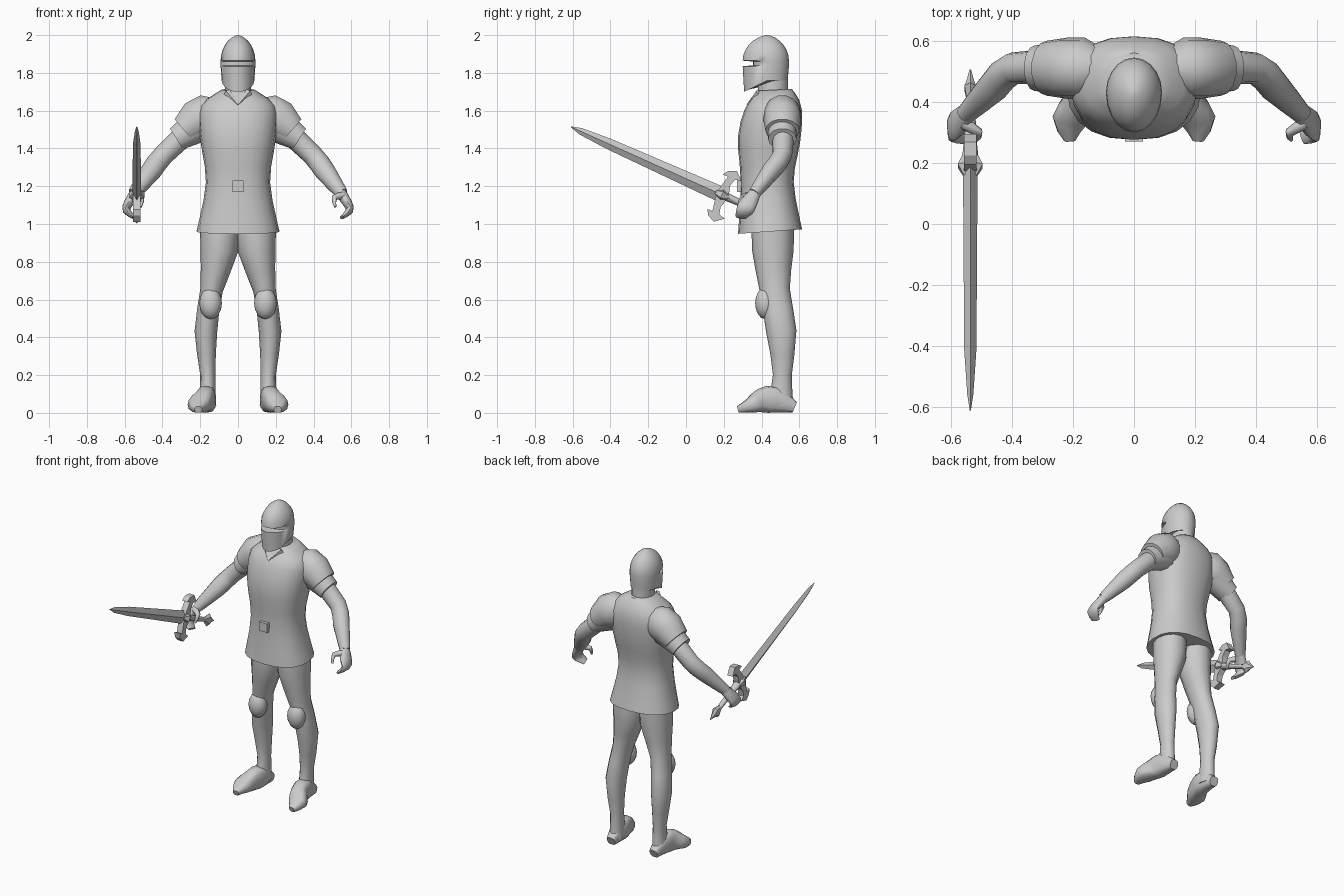
import bpy
import bmesh
from math import cos, sin, pi, radians
from mathutils import Vector

default_cube = bpy.data.objects.get("Cube")
if default_cube:
    bpy.data.objects.remove(default_cube, do_unlink=True)

# One plain grey for the whole figure
GREY = (.6, .6, .6, 1)
grey = bpy.data.materials.new("plain_grey")
grey.use_nodes = True
grey.diffuse_color = GREY
grey.node_tree.nodes["Principled BSDF"].inputs["Base Color"].default_value = GREY

X_AXIS, Y_AXIS, Z_AXIS = Vector.Fill(3), Vector.Fill(3), Vector.Fill(3)
X_AXIS.x = Y_AXIS.y = Z_AXIS.z = 1


def finish(name, bm, mirrored=False, angle=50):
    """Turn a bmesh into a named, shaded object, optionally mirrored in x."""
    bmesh.ops.recalc_face_normals(bm, faces=bm.faces)
    mesh = bpy.data.meshes.new(name)
    bm.to_mesh(mesh)
    bm.free()
    mesh.materials.append(grey)
    obj = bpy.data.objects.new(name, mesh)
    bpy.context.scene.collection.objects.link(obj)
    if mirrored:
        modifier = obj.modifiers.new("Mirror", 'MIRROR')
        modifier.use_mirror_merge = False
    bpy.ops.object.select_all(action='DESELECT')
    obj.select_set(True)
    bpy.context.view_layer.objects.active = obj
    bpy.ops.object.shade_smooth_by_angle(angle=radians(angle))


def loft(name, rings, mirrored=False, angle=50):
    """Skin a list of point rings and cap both ends."""
    bm = bmesh.new()
    loops = [[bm.verts.new(point) for point in ring] for ring in rings]
    for low, high in zip(loops, loops[1:]):
        for i in range(len(low)):
            j = (i + 1) % len(low)
            bm.faces.new((low[i], low[j], high[j], high[i]))
    bm.faces.new(loops[0])
    bm.faces.new(loops[-1])
    finish(name, bm, mirrored, angle)


def soft(value, power):
    """Signed power: squares off a circle when power is below one."""
    return (1 if value > 0 else -1) * abs(value) ** power


def spline(stations, steps):
    """Fill in stations along a smooth curve through the given ones."""
    padded = [stations[0], *stations, stations[-1]]
    filled = []
    for before, start, end, after in zip(padded, padded[1:], padded[2:], padded[3:]):
        for step in range(steps):
            t = step / steps
            filled.append([b + t / 2 * (c - a + t * (2 * a - 5 * b + 4 * c - d
                           + t * (3 * (b - c) + d - a)))
                           for a, b, c, d in zip(before, start, end, after)])
    return filled + [stations[-1]]


def tube(name, stations, hint, sides=12, steps=1, power=1, mirrored=False, angle=50):
    """Loft along a path of (x, y, z, radius along hint, other radius)."""
    stations = spline(stations, steps)
    points = [Vector(station[:3]) for station in stations]
    rings = []
    for i, station in enumerate(stations):
        tangent = points[min(i + 1, len(points) - 1)] - points[max(i - 1, 0)]
        tangent.normalize()
        u = (hint - tangent * tangent.dot(hint)).normalized() * station[3]
        v = tangent.cross(hint).normalized() * station[4]
        turns = [2 * pi * k / sides for k in range(sides)]
        rings.append([points[i] + u * soft(cos(a), power) + v * soft(sin(a), power)
                      for a in turns])
    loft(name, rings, mirrored, angle)


# Tunic, from hem to shoulders
tube("tunic", [(0, .445, .96, .22, .17), (0, .43, 1.22, .17, .14), (0, .44, 1.45, .2, .165),
               (0, .47, 1.62, .2, .145), (0, .47, 1.71, .09, .09)],
     X_AXIS, sides=20, steps=3, power=.85)
tube("neck", [(0, .46, 1.65, .07, .08), (0, .46, 1.8, .07, .08)], X_AXIS)

# Collar points and belt buckle
tube("collar_point", [(.06, .38, 1.7, .01, .02), (0, .33, 1.63, .01, .01)],
     Y_AXIS, sides=4, mirrored=True)
bm = bmesh.new()
bmesh.ops.create_cube(bm, size=.06)
bmesh.ops.translate(bm, vec=(0, .3, 1.2), verts=bm.verts)
finish("belt_buckle", bm, angle=30)


# Helmet: pointed dome over a face guard, with a recessed eye slit
def helmet_ring(z, scale, face_depth, chin_drop=0, sides=20):
    ring = []
    for i in range(sides):
        a = 2 * pi * i / sides
        forward = max(0, -sin(a))
        depth = face_depth if forward else .115
        ring.append((.092 * scale * cos(a), .43 + scale * depth * sin(a),
                     z - chin_drop * forward))
    return ring


BROW, FACE, SLIT = 1.865, .13, .075
helmet = [helmet_ring(1.76, .94, FACE, .06), helmet_ring(BROW - .03, 1, FACE),
          helmet_ring(BROW - .025, 1, SLIT), helmet_ring(BROW - .005, 1, SLIT)]
for i in range(8):
    t = sin(pi / 2 * i / 7.1)
    helmet.append(helmet_ring(BROW + t * (2 - BROW), (1 - t * t) ** .6, FACE))
loft("helmet", helmet, angle=55)

# Legs with knee caps
tube("leg", [(.1, .46, 1, .1, .11), (.1, .46, .86, .1, .11), (.14, .47, .65, .06, .08),
             (.17, .505, .43, .06, .08), (.16, .51, .2, .04, .05), (.16, .5, .04, .045, .07)],
     X_AXIS, steps=2, mirrored=True)
bm = bmesh.new()
bmesh.ops.create_uvsphere(bm, u_segments=12, v_segments=8, radius=.06)
bmesh.ops.scale(bm, vec=(1, .9, 1.4), verts=bm.verts)
bmesh.ops.translate(bm, vec=(.145, .42, .58), verts=bm.verts)
finish("knee_cap", bm, mirrored=True)

# Feet with flat soles, heel to toe: x, y, half width, half height
foot = [(.16, .575, .03, .03), (.165, .47, .05, .07), (.18, .4, .05, .065),
        (.21, .34, .058, .04), (.21, .275, .02, .018)]
tube("foot", [(x, y, h, w, h) for x, y, w, h in foot],
     X_AXIS, steps=2, power=.7, mirrored=True)

# Layered sleeves: shoulder cap with a lower cuff below it
tube("shoulder_cap", [(.11, .51, 1.59, .07, .08), (.16, .51, 1.58, .1, .11),
                      (.22, .51, 1.55, .1, .11), (.285, .51, 1.495, .09, .08)],
     Y_AXIS, sides=14, mirrored=True)
tube("sleeve_cuff", [(.2, .51, 1.53, .08, .1), (.325, .51, 1.45, .075, .066)],
     Y_AXIS, sides=14, mirrored=True)

# Arms, hands and thumbs
tube("arm", [(.25, .51, 1.5, .06, .06), (.395, .51, 1.365, .052, .055),
             (.46, .45, 1.28, .05, .055), (.55, .36, 1.16, .032, .034)],
     Y_AXIS, steps=2, mirrored=True)
tube("hand", [(.54, .37, 1.17, .03, .03), (.58, .33, 1.11, .047, .025),
              (.59, .31, 1.07, .045, .02), (.55, .29, 1.035, .03, .01)],
     Y_AXIS, steps=2, mirrored=True)
tube("thumb", [(.56, .33, 1.15, .02, .02), (.51, .3, 1.14, .016, .016),
               (.515, .275, 1.09, .006, .006)], Z_AXIS, sides=8, steps=2, mirrored=True)

# Sword, laid out from the centre of its guard
centre = Vector((-.536, .19, 1.155))
along = Vector((0, .912, -.41))
across = X_AXIS.cross(along) * -1


def sword_part(name, stations, sides, angle=30):
    """Stations are (distance along the sword, half width, half thickness)."""
    tube(name, [(*(centre + along * s), w, t) for s, w, t in stations],
         -across, sides=sides, angle=angle)


sword_part("sword_blade", [(0, .042, .024), (-.66, .029, .02), (-.82, .018, .01),
                           (-.877, .002, .002)], 4)
sword_part("sword_grip", [(0, .024, .03), (.1, .018, .02), (.27, .014, .014)], 8, 50)
sword_part("sword_pommel", [(.23, .014, .012), (.28, .042, .022), (.3, .022, .015),
                            (.345, .003, .003)], 6)
sword_part("guard_boss", [(-.05, .01, .015), (0, .035, .047), (.035, .02, .03)], 6)

# Cross guard with crescent ends: half outline reflected, then extruded
half = [(-.025, .03), (-.01, .1), (-.04, .1), (-.02, .13), (.02, .148),
        (.065, .11), (.03, .1), (.02, .06), (.03, .03)]
outline = half + [(s, -w) for s, w in reversed(half)]
thickness = X_AXIS * .04
bm = bmesh.new()
face = bm.faces.new([bm.verts.new(centre - thickness / 2 + along * s + across * w)
                     for s, w in outline])
extruded = bmesh.ops.extrude_face_region(bm, geom=[face], use_keep_orig=True)
bmesh.ops.translate(bm, vec=thickness, verts=[item for item in extruded["geom"]
                                              if isinstance(item, bmesh.types.BMVert)])
finish("sword_guard", bm, angle=30)
